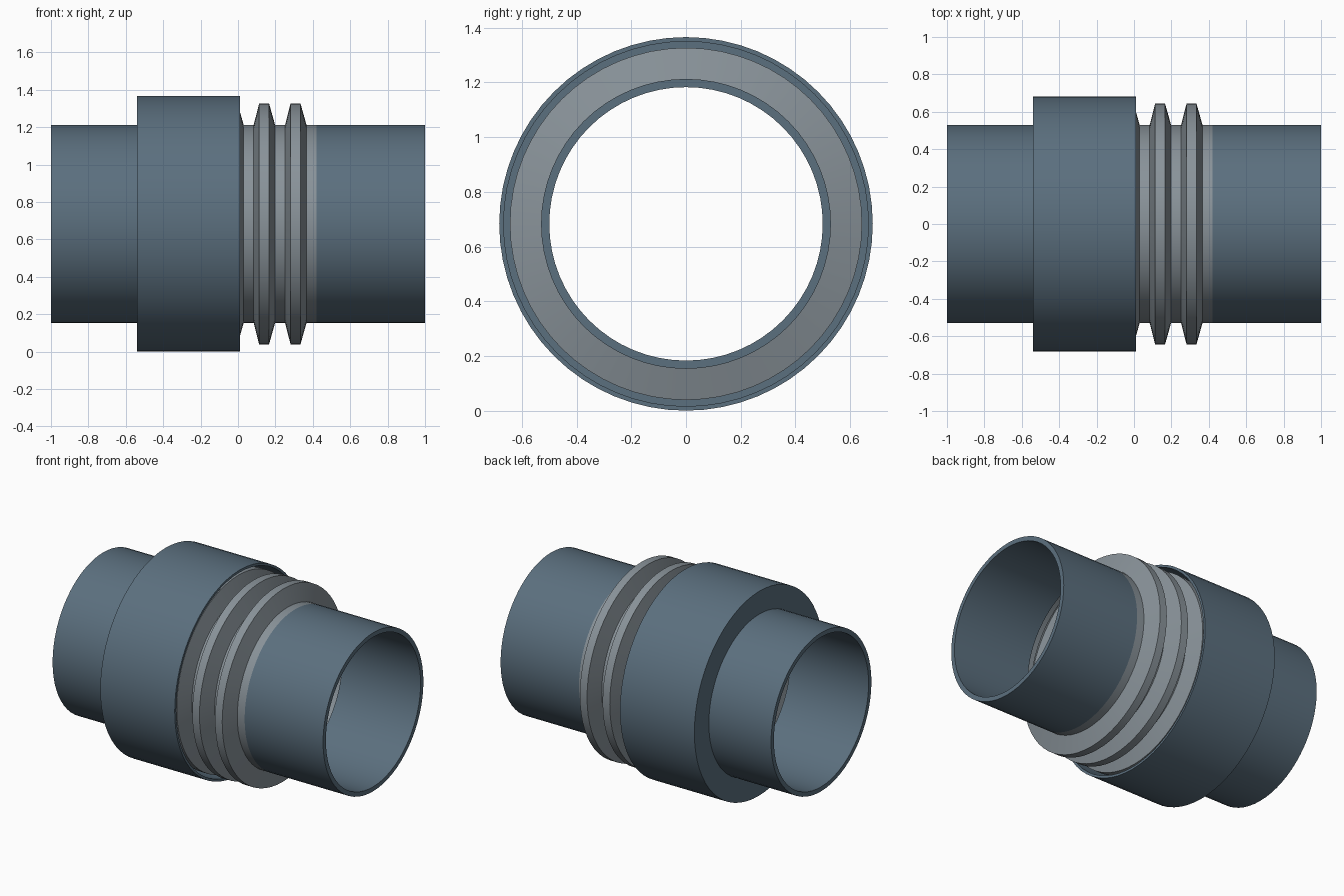
import bpy, bmesh, math

if "Cube" in bpy.data.objects:
    bpy.data.objects.remove(bpy.data.objects["Cube"])

SEG = 64
R_SHROUD = 0.683   # also the height of the axis above the ground
R_PIPE, R_BORE = 0.53, 0.50


def lathe(name, profile, closed=True, mat=None, smooth=True):
    """Revolve (x, radius) points around the horizontal x axis."""
    bm = bmesh.new()
    rings = []
    for x, r in profile:
        rings.append([bm.verts.new((x, r * math.sin(2 * math.pi * i / SEG),
                                    R_SHROUD + r * math.cos(2 * math.pi * i / SEG)))
                      for i in range(SEG)])
    pairs = list(zip(rings, rings[1:]))
    if closed:
        pairs.append((rings[-1], rings[0]))
    for a, b in pairs:
        for i in range(SEG):
            j = (i + 1) % SEG
            bm.faces.new((a[i], a[j], b[j], b[i]))
    bmesh.ops.recalc_face_normals(bm, faces=bm.faces)
    mesh = bpy.data.meshes.new(name)
    bm.to_mesh(mesh)
    bm.free()
    ob = bpy.data.objects.new(name, mesh)
    bpy.context.collection.objects.link(ob)
    if mat:
        mesh.materials.append(mat)
    bpy.ops.object.select_all(action='DESELECT')
    ob.select_set(True)
    bpy.context.view_layer.objects.active = ob
    bpy.ops.object.shade_smooth_by_angle(angle=math.radians(20))
    return ob


def material(name, color):
    m = bpy.data.materials.new(name)
    m.diffuse_color = (*color, 1)
    m.use_nodes = True
    m.node_tree.nodes["Principled BSDF"].inputs["Base Color"].default_value = m.diffuse_color
    return m


steel = material("blue_grey_steel", (0.105, 0.16, 0.21))
bright = material("bright_steel", (0.25, 0.29, 0.32))

# Pipe stubs at both ends
for name, x0, x1 in (("left_pipe", -1, -0.42), ("right_pipe", 0.42, 1)):
    lathe(name, [(x0, R_BORE), (x0, R_PIPE), (x1, R_PIPE), (x1, R_BORE)], mat=steel)

# Protective shroud: end plate on the left pipe, open towards the right
lathe("shroud", [(-0.54, R_PIPE), (-0.54, R_SHROUD), (0.01, R_SHROUD),
                 (0.01, 0.667), (-0.52, 0.667), (-0.52, R_PIPE)], mat=steel)

# Corrugated bellows: five equal folds between the pipe ends
PITCH, R_PEAK = 0.168, 0.644
profile = [(0.42, R_PIPE)]
for k in range(5):
    x = 0.42 - k * PITCH
    profile += [(x - 0.054, R_PIPE), (x - 0.086, R_PEAK),
                (x - 0.139, R_PEAK), (x - PITCH, R_PIPE)]
lathe("bellows", profile, closed=False, mat=bright)
